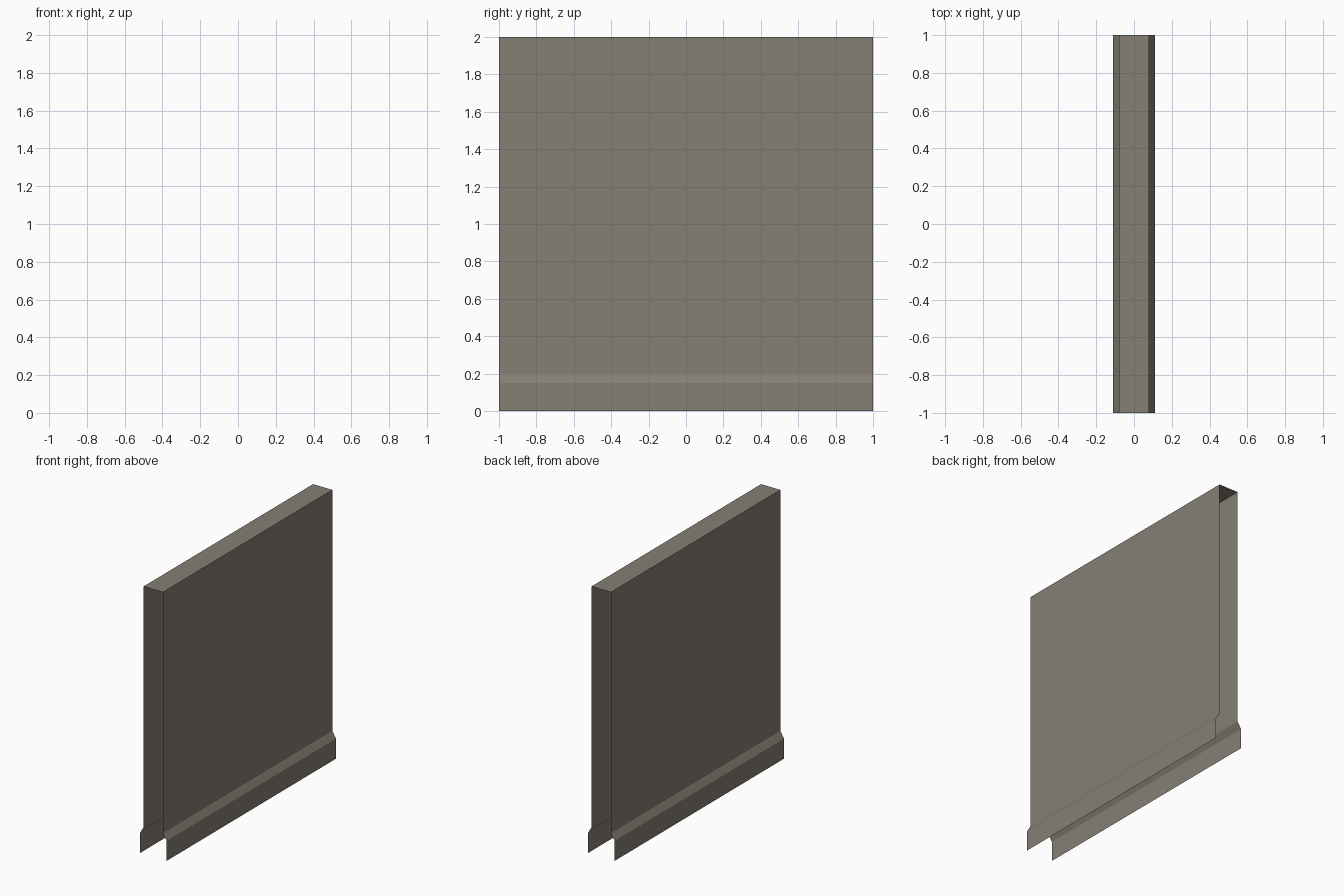
import bpy

if "Cube" in bpy.data.objects:
    bpy.data.objects.remove(bpy.data.objects["Cube"])

# Stone colour for the whole wall
stone = bpy.data.materials.new("warm grey stone")
stone.diffuse_color = (0.235, 0.215, 0.175, 1)
stone.use_nodes = True
stone.node_tree.nodes["Principled BSDF"].inputs["Base Color"].default_value = stone.diffuse_color

# Cross-section: flared skirting, wall face, flat top, mirrored to the other side
half = [(-0.11, 0), (-0.11, 0.15), (-0.08, 0.2), (-0.08, 2)]
profile = half + [(-x, z) for x, z in reversed(half)]

# Sweep the open section along y (ends and underside stay open)
verts = [(x, y, z) for y in (-1, 1) for x, z in profile]
n = len(profile)
faces = [(i, i + 1, n + i + 1, n + i) for i in range(n - 1)]
mesh = bpy.data.meshes.new("wall_panel")
mesh.from_pydata(verts, [], [f[::-1] for f in faces])
mesh.materials.append(stone)
wall = bpy.data.objects.new("wall_panel", mesh)
bpy.context.collection.objects.link(wall)
